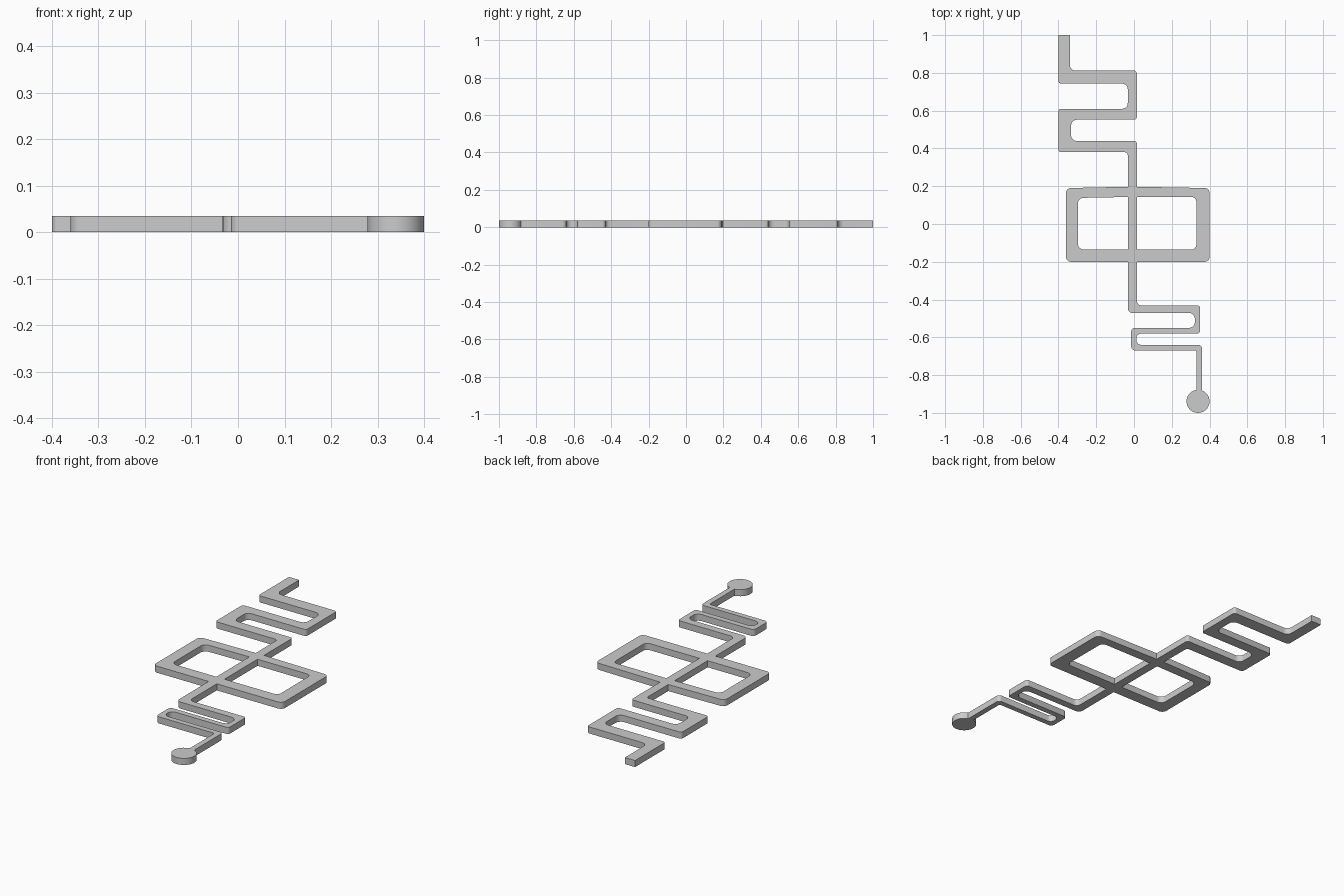
import bpy, bmesh, math
from mathutils import Vector

if "Cube" in bpy.data.objects:
    bpy.data.objects.remove(bpy.data.objects["Cube"])

HEIGHT = 0.035


def rounded(corners, steps=6):
    """Turn (x, y, radius) corners into a filleted closed outline."""
    pts = []
    n = len(corners)
    for i, (x, y, r) in enumerate(corners):
        p = Vector((x, y))
        if r == 0:
            pts.append(p)
            continue
        a = (Vector(corners[i - 1][:2]) - p).normalized()
        b = (Vector(corners[(i + 1) % n][:2]) - p).normalized()
        # quarter arc between the two tangent points
        for k in range(steps + 1):
            t = k / steps * math.pi / 2
            pts.append(p + a * r * (1 - math.sin(t)) + b * r * (1 - math.cos(t)))
    return pts


def plate(name, *loops):
    """Fill an outline (with optional holes) and thicken it upwards."""
    bm = bmesh.new()
    edges = []
    for loop in loops:
        vs = [bm.verts.new((p[0], p[1], 0)) for p in loop]
        edges += [bm.edges.new((vs[i - 1], vs[i])) for i in range(len(vs))]
    bmesh.ops.triangle_fill(bm, use_beauty=True, use_dissolve=False, edges=edges)
    for f in bm.faces:
        f.normal_update()
        if f.normal.z < 0:
            f.normal_flip()
    me = bpy.data.meshes.new(name)
    bm.to_mesh(me)
    bm.free()
    ob = bpy.data.objects.new(name, me)
    bpy.context.collection.objects.link(ob)
    bpy.ops.object.select_all(action='DESELECT')
    bpy.context.view_layer.objects.active = ob
    ob.select_set(True)
    mod = ob.modifiers.new("thickness", 'SOLIDIFY')
    mod.thickness = HEIGHT
    mod.offset = 1
    bpy.ops.object.modifier_apply(modifier=mod.name)
    bpy.ops.object.shade_smooth_by_angle(angle=math.radians(30))
    return ob


L, R = -0.033, 0.015      # sides of the central stem
O, I = 0.015, 0.03        # outer and inner fillet radii

# wide meander at the back, ending in the stem
plate("wide_meander", rounded([
    (-0.40, 1.0, 0), (-0.34, 1.0, 0), (-0.34, 0.812, I), (R, 0.812, O),
    (R, 0.552, O), (-0.333, 0.552, I), (-0.333, 0.44, I), (R, 0.44, O),
    (R, 0.197, 0), (L, 0.197, 0),
    (L, 0.38, O), (-0.40, 0.38, O), (-0.40, 0.61, O), (L, 0.61, I),
    (L, 0.743, I), (-0.40, 0.743, O)]))

# rectangular frame crossed by the stem
plate("centre_frame",
      rounded([(-0.36, 0.19, 0.025), (L, 0.197, 0), (R, 0.197, 0),
               (0.40, 0.19, 0.025), (0.40, -0.20, 0.025), (-0.36, -0.20, 0.025)]),
      rounded([(-0.297, 0.138, I), (L, 0.143, 0), (L, -0.135, 0), (-0.297, -0.135, I)]),
      rounded([(R, 0.143, 0), (0.33, 0.143, 0.025), (0.33, -0.135, 0.025), (R, -0.135, 0)]))

# narrow meander at the front
plate("narrow_meander", rounded([
    (L, -0.20, 0), (R, -0.20, 0), (R, -0.431, 0.025), (0.35, -0.431, O),
    (0.35, -0.58, O), (0.012, -0.58, 0.027), (0.012, -0.64, 0.027), (0.36, -0.64, 0.02),
    (0.36, -0.882, 0), (0.33, -0.882, 0),
    (0.33, -0.669, 0.01), (-0.015, -0.669, 0.02), (-0.015, -0.55, 0.02),
    (0.322, -0.55, 0.03), (0.322, -0.471, 0.03), (L, -0.471, 0.025)]))

# round end pad
plate("end_pad", [(0.339 + 0.061 * math.cos(k * math.tau / 48),
                   -0.939 + 0.061 * math.sin(k * math.tau / 48)) for k in range(48)])
